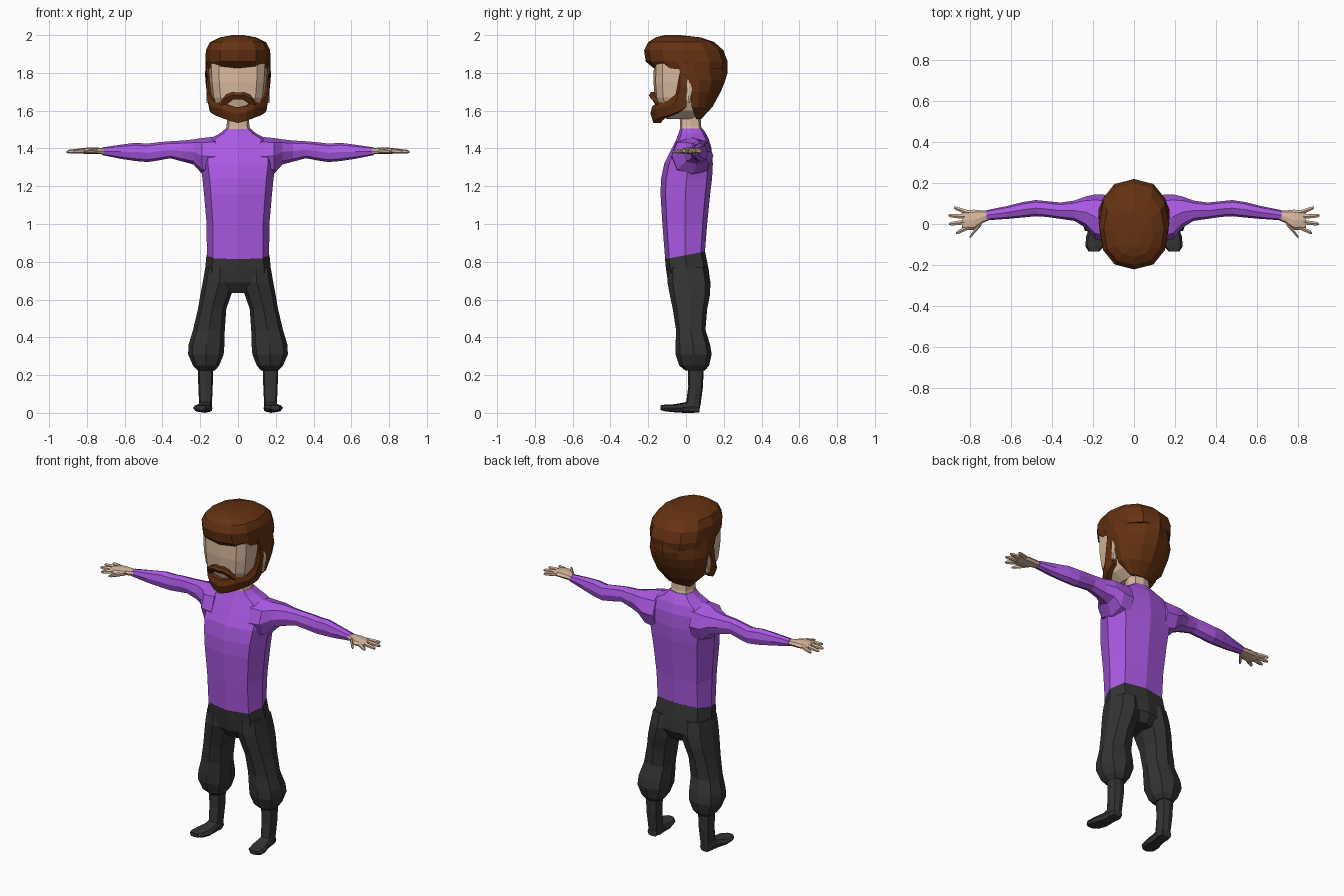
import bpy, bmesh, math


def material(name, rgb):
    m = bpy.data.materials.new(name)
    m.diffuse_color = (*rgb, 1)
    return m


PURPLE = material("purple shirt", (0.41, 0.10, 0.77))
SKIN = material("skin", (0.70, 0.49, 0.35))
HAIR = material("brown hair", (0.13, 0.031, 0.006))
DARK = material("dark trousers", (0.034, 0.034, 0.034))


def loft(name, rings, mat, mirror=False):
    """Skin a stack of equal-length closed rings, capping both ends."""
    bm = bmesh.new()
    vs = [[bm.verts.new(p) for p in r] for r in rings]
    n = len(rings[0])
    for a, b in zip(vs, vs[1:]):
        for i in range(n):
            j = (i + 1) % n
            bm.faces.new((a[i], a[j], b[j], b[i]))
    bm.faces.new(vs[0][::-1])
    bm.faces.new(vs[-1])
    bmesh.ops.recalc_face_normals(bm, faces=bm.faces)
    me = bpy.data.meshes.new(name)
    bm.to_mesh(me)
    bm.free()
    me.materials.append(mat)
    ob = bpy.data.objects.new(name, me)
    bpy.context.collection.objects.link(ob)
    if mirror:
        mod = ob.modifiers.new("Mirror", 'MIRROR')
        mod.use_mirror_merge = False
    return ob


def oval(n, p):
    """Unit superellipse, starting at the front."""
    pts = []
    for i in range(n):
        a = 2 * math.pi * i / n
        s, c = math.sin(a), -math.cos(a)
        pts.append((math.copysign(abs(s) ** p, s) if abs(s) > 1e-6 else 0,
                    math.copysign(abs(c) ** p, c) if abs(c) > 1e-6 else 0))
    return pts


def zring(z, y0, y1, w, cx=0, n=8, p=0.65, tilt=0):
    c, d = (y0 + y1) / 2, (y1 - y0) / 2
    return [(cx + w * u, c + d * v, z + tilt * (c + d * v)) for u, v in oval(n, p)]


def xring(x, y0, y1, z0, z1, n=8, p=0.85):
    return [(x, (y0 + y1) / 2 + (y1 - y0) / 2 * u, (z0 + z1) / 2 + (z1 - z0) / 2 * v)
            for u, v in oval(n, p)]


def yring(y, cx, w, z0, z1):
    return [(cx + w * u, y, (z0 + z1) / 2 + (z1 - z0) / 2 * v) for u, v in oval(8, 0.75)]


# Shirt body
loft("shirt_body", [
    zring(0.83, -0.11, 0.10, 0.165, tilt=0.19),
    zring(1.00, -0.125, 0.112, 0.166),
    zring(1.16, -0.135, 0.128, 0.180),
    zring(1.24, -0.132, 0.138, 0.188),
    zring(1.32, -0.115, 0.142, 0.200),
    zring(1.40, -0.075, 0.135, 0.200),
    zring(1.452, -0.050, 0.120, 0.150),
    zring(1.48, -0.040, 0.105, 0.095),
    zring(1.505, -0.032, 0.088, 0.066)], PURPLE)

# Sleeves
loft("sleeves", [xring(*a) for a in (
    (0.12, -0.08, 0.142, 1.25, 1.462), (0.19, -0.075, 0.145, 1.265, 1.455),
    (0.235, -0.02, 0.135, 1.315, 1.448), (0.29, 0.015, 0.115, 1.33, 1.442),
    (0.36, 0.025, 0.105, 1.348, 1.438), (0.43, 0.035, 0.112, 1.335, 1.432),
    (0.48, 0.038, 0.117, 1.328, 1.425), (0.54, 0.032, 0.108, 1.333, 1.430),
    (0.62, 0.025, 0.088, 1.345, 1.420), (0.72, 0.018, 0.068, 1.365, 1.405))],
    PURPLE, True)

# Hands: palm, then fingers and thumb
loft("palms", [xring(*a) for a in (
    (0.70, 0.022, 0.064, 1.369, 1.401), (0.74, 0.005, 0.066, 1.370, 1.404),
    (0.78, -0.028, 0.070, 1.370, 1.406), (0.82, -0.030, 0.068, 1.372, 1.402),
    (0.84, -0.022, 0.058, 1.376, 1.398))], SKIN, True)
FINGERS = {"little_fingers": (0.81, 0.055, 0.88, 0.080),
           "ring_fingers": (0.82, 0.035, 0.908, 0.042),
           "middle_fingers": (0.82, 0.010, 0.905, 0.000),
           "index_fingers": (0.81, -0.015, 0.87, -0.045),
           "thumbs": (0.745, 0.005, 0.805, -0.066)}
for name, (xa, ya, xb, yb) in FINGERS.items():
    rings = []
    for t, r in ((0, 0.013), (0.5, 0.012), (0.85, 0.010), (1, 0.005)):
        x, y, z = xa + (xb - xa) * t, ya + (yb - ya) * t, 1.388 - 0.006 * t
        rings.append(xring(x, y - r, y + r, z - r, z + r, 6, 1))
    loft(name, rings, SKIN, True)

# Trousers
loft("trouser_hips", [
    zring(0.835, -0.111, 0.101, 0.167, tilt=0.19),
    zring(0.76, -0.106, 0.120, 0.174),
    zring(0.69, -0.095, 0.128, 0.170),
    zring(0.635, -0.060, 0.100, 0.080)], DARK)
loft("trouser_legs", [zring(z, y0, y1, (b - a) / 2, (a + b) / 2, p=0.8)
    for z, y0, y1, a, b in (
    (0.77, -0.095, 0.115, 0.015, 0.173), (0.69, -0.098, 0.130, 0.012, 0.187),
    (0.62, -0.085, 0.126, 0.038, 0.200), (0.55, -0.070, 0.112, 0.062, 0.212),
    (0.44, -0.053, 0.103, 0.070, 0.238), (0.36, -0.055, 0.128, 0.072, 0.262),
    (0.31, -0.055, 0.136, 0.076, 0.264), (0.25, -0.035, 0.122, 0.100, 0.238),
    (0.225, -0.005, 0.100, 0.122, 0.215))], DARK, True)

# Boots: shaft and foot
loft("boot_shafts", [zring(z, y0, y1, w, 0.172) for z, y0, y1, w in (
    (0.25, 0.010, 0.094, 0.042), (0.14, 0.012, 0.090, 0.038),
    (0.05, 0.000, 0.078, 0.034), (0.01, 0.000, 0.070, 0.034))], DARK, True)
loft("boot_feet", [yring(*a) for a in (
    (0.072, 0.173, 0.030, 0.002, 0.05), (0.03, 0.174, 0.036, 0.0, 0.07),
    (-0.01, 0.176, 0.038, 0.0, 0.055), (-0.06, 0.184, 0.050, 0.003, 0.046),
    (-0.11, 0.192, 0.046, 0.008, 0.044), (-0.135, 0.196, 0.025, 0.015, 0.040))],
    DARK, True)

# Neck, head and ears
loft("neck", [zring(1.48, -0.034, 0.09, 0.070), zring(1.52, -0.032, 0.080, 0.060),
              zring(1.61, -0.035, 0.075, 0.056)], SKIN)
loft("head", [zring(*a, n=12, p=0.6) for a in (
    (1.555, -0.10, 0.05, 0.060), (1.60, -0.145, 0.08, 0.110),
    (1.67, -0.166, 0.10, 0.140), (1.75, -0.172, 0.10, 0.150),
    (1.85, -0.170, 0.10, 0.155))], SKIN)
loft("ears", [zring(z, 0.0, y, 0.015, 0.152, p=0.8) for z, y in (
    (1.64, 0.020), (1.68, 0.030), (1.75, 0.045), (1.79, 0.040))], SKIN, True)

# Hair: rounded top with fringe, then the fall behind the ears
loft("hair_top", [zring(*a, n=12, p=0.85) for a in (
    (1.82, -0.165, 0.212, 0.165), (1.86, -0.213, 0.220, 0.173),
    (1.92, -0.222, 0.198, 0.170), (1.963, -0.200, 0.150, 0.148),
    (1.988, -0.160, 0.075, 0.095), (2.0, -0.115, -0.03, 0.030))], HAIR)


def back_ring(z, y0, y1, w):
    d = y1 - y0
    half = [(0.97 * w, y0), (w, y0 + 0.3 * d), (0.84 * w, y0 + 0.62 * d),
            (0.45 * w, y0 + 0.88 * d)]
    return ([(x, y, z) for x, y in half] + [(0, y1, z)]
            + [(-x, y, z) for x, y in half[::-1]])


loft("hair_back", [back_ring(*a) for a in (
    (1.87, -0.05, 0.218, 0.170), (1.80, -0.03, 0.220, 0.174),
    (1.76, 0.015, 0.208, 0.173), (1.70, 0.022, 0.184, 0.166),
    (1.62, 0.030, 0.140, 0.140), (1.555, 0.055, 0.080, 0.075))], HAIR)


def strap(name, half):
    """Band round the jaw from (x, y, top, bottom) stations, mirrored across x."""
    full = half + [(-x, y, t, b) for x, y, t, b in half[-2::-1]]
    loft(name, [[(x * 0.96, y * 0.96, t), (x, y, t * 0.6 + b * 0.4),
                 (x * 0.9, y * 0.92, b), (x * 0.75, y * 0.7, b),
                 (x * 0.78, y * 0.75, t)] for x, y, t, b in full], HAIR)


# Beard and moustache
strap("beard", [(0.168, 0.004, 1.81, 1.62), (0.168, -0.032, 1.81, 1.60),
                (0.160, -0.055, 1.69, 1.59), (0.135, -0.100, 1.65, 1.575),
                (0.088, -0.160, 1.645, 1.56), (0.045, -0.182, 1.625, 1.545),
                (0.0, -0.188, 1.618, 1.535)])
strap("moustache", [(0.092, -0.155, 1.655, 1.60), (0.065, -0.182, 1.685, 1.64),
                    (0.030, -0.194, 1.698, 1.66), (0.0, -0.196, 1.695, 1.658)])
